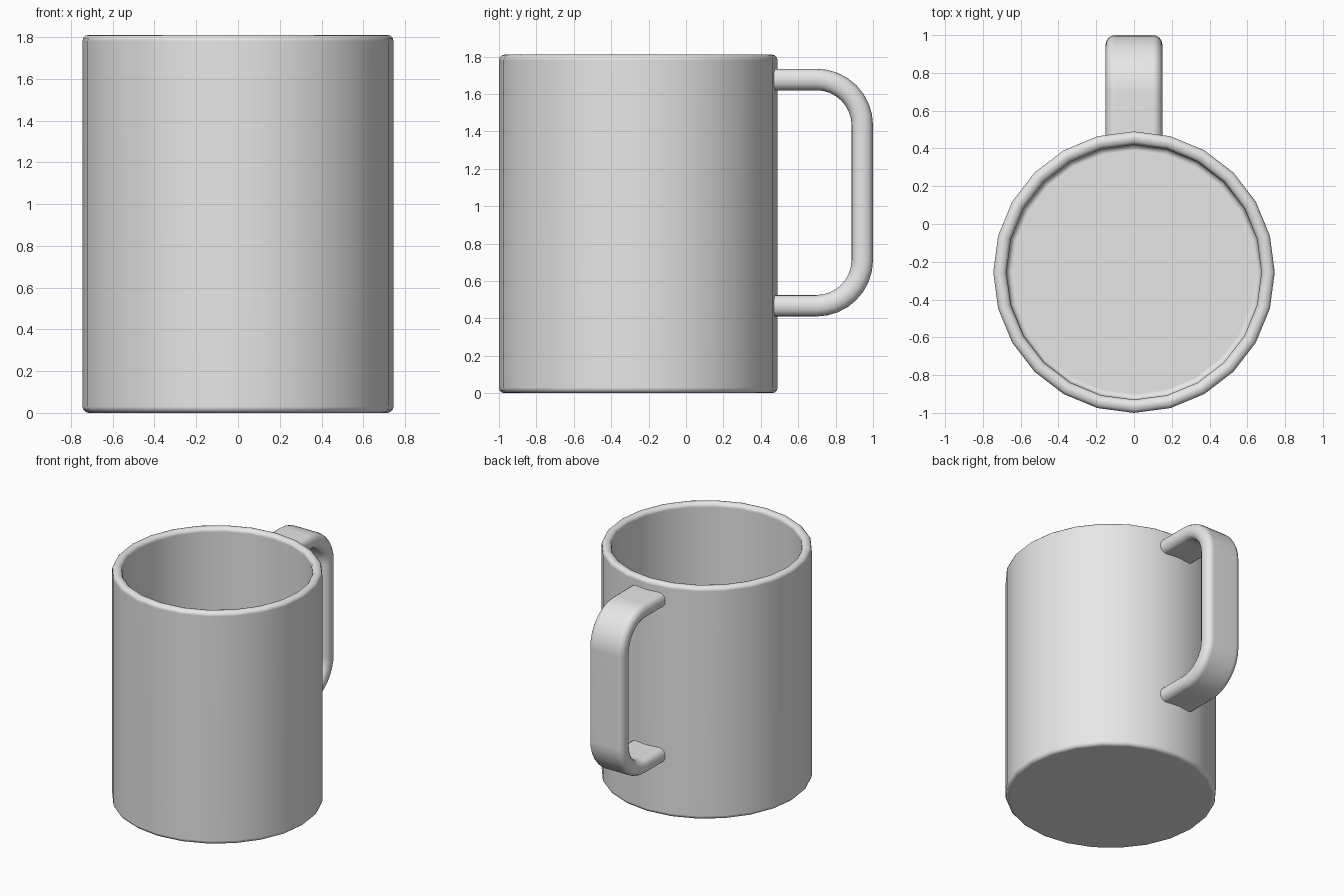
import bpy, bmesh
from math import sin, cos, pi
from mathutils import Vector

cube = bpy.data.objects.get("Cube")
if cube:
    bpy.data.objects.remove(cube, do_unlink=True)

grey = bpy.data.materials.new("plain_grey")
grey.use_nodes = True
grey.diffuse_color = (0.8, 0.8, 0.8, 1)
grey.node_tree.nodes["Principled BSDF"].inputs["Base Color"].default_value = (0.8, 0.8, 0.8, 1)


def arc(cx, cy, r, start, end, steps):
    """Points on a circular arc, angles in quarter turns."""
    angles = [(start + (end - start) * i / steps) * pi / 2 for i in range(steps + 1)]
    return [(cx + r * cos(a), cy + r * sin(a)) for a in angles]


def loft(name, rings, closed_ring=True):
    """Bridge successive rings of points and cap both ends."""
    bm = bmesh.new()
    loops = [[bm.verts.new(p) for p in ring] for ring in rings]
    n = len(loops[0])
    for a, b in zip(loops, loops[1:]):
        for i in range(n):
            j = (i + 1) % n
            bm.faces.new((a[i], a[j], b[j], b[i]))
    bm.faces.new(loops[0][::-1])
    bm.faces.new(loops[-1])
    bmesh.ops.recalc_face_normals(bm, faces=bm.faces)
    mesh = bpy.data.meshes.new(name)
    bm.to_mesh(mesh)
    bm.free()
    mesh.materials.append(grey)
    obj = bpy.data.objects.new(name, mesh)
    bpy.context.collection.objects.link(obj)
    bpy.ops.object.select_all(action="DESELECT")
    obj.select_set(True)
    bpy.context.view_layer.objects.active = obj
    bpy.ops.object.shade_smooth_by_angle(angle=0.7)
    # Keep the large faces evenly shaded beside the rounded edges
    weighted = obj.modifiers.new("even_shading", "WEIGHTED_NORMAL")
    weighted.keep_sharp = True
    return obj


# Cup body: one profile from base, up the wall, over the rim and down to the floor
RADIUS, INNER, HEIGHT, FLOOR, BEVEL = 0.745, 0.675, 1.81, 0.07, 0.03
CENTRE_Y, SIDES = -0.255, 24
profile = (arc(RADIUS - BEVEL, BEVEL, BEVEL, -1, 0, 3)
           + arc(RADIUS - BEVEL, HEIGHT - BEVEL, BEVEL, 0, 1, 3)
           + arc(INNER + BEVEL, HEIGHT - BEVEL, BEVEL, 1, 2, 3)
           + arc(INNER - BEVEL, FLOOR + BEVEL, BEVEL, 0, -1, 3))
turns = [2 * pi * i / SIDES for i in range(SIDES)]
loft("cup_body", [[(r * cos(t), CENTRE_Y + r * sin(t), z) for t in turns]
                  for r, z in profile])

# Handle: a rounded strap swept along a path with two rounded bends
WIDTH, THICK, ROUND, BEND = 0.15, 0.0575, 0.05, 0.245
TOP, LOW, BACK = 1.677, 0.4675, 0.9425
section = []
for q, (sx, sy) in enumerate([(1, 1), (-1, 1), (-1, -1), (1, -1)]):
    section += arc(sx * (WIDTH - ROUND), sy * (THICK - ROUND), ROUND, q, q + 1, 4)

path = [(0.44, TOP, Vector((0, 0, 1)))]
for cz, start, end in [(TOP - BEND, 1, 0), (LOW + BEND, 0, -1)]:
    outward = arc(0, 0, 1, start, end, 8)
    path += [(BACK - BEND + BEND * c, cz + BEND * s, Vector((0, c, s))) for c, s in outward]
path.append((0.44, LOW, Vector((0, 0, -1))))
loft("handle", [[Vector((u, y, z)) + out * v for u, v in section] for y, z, out in path])
